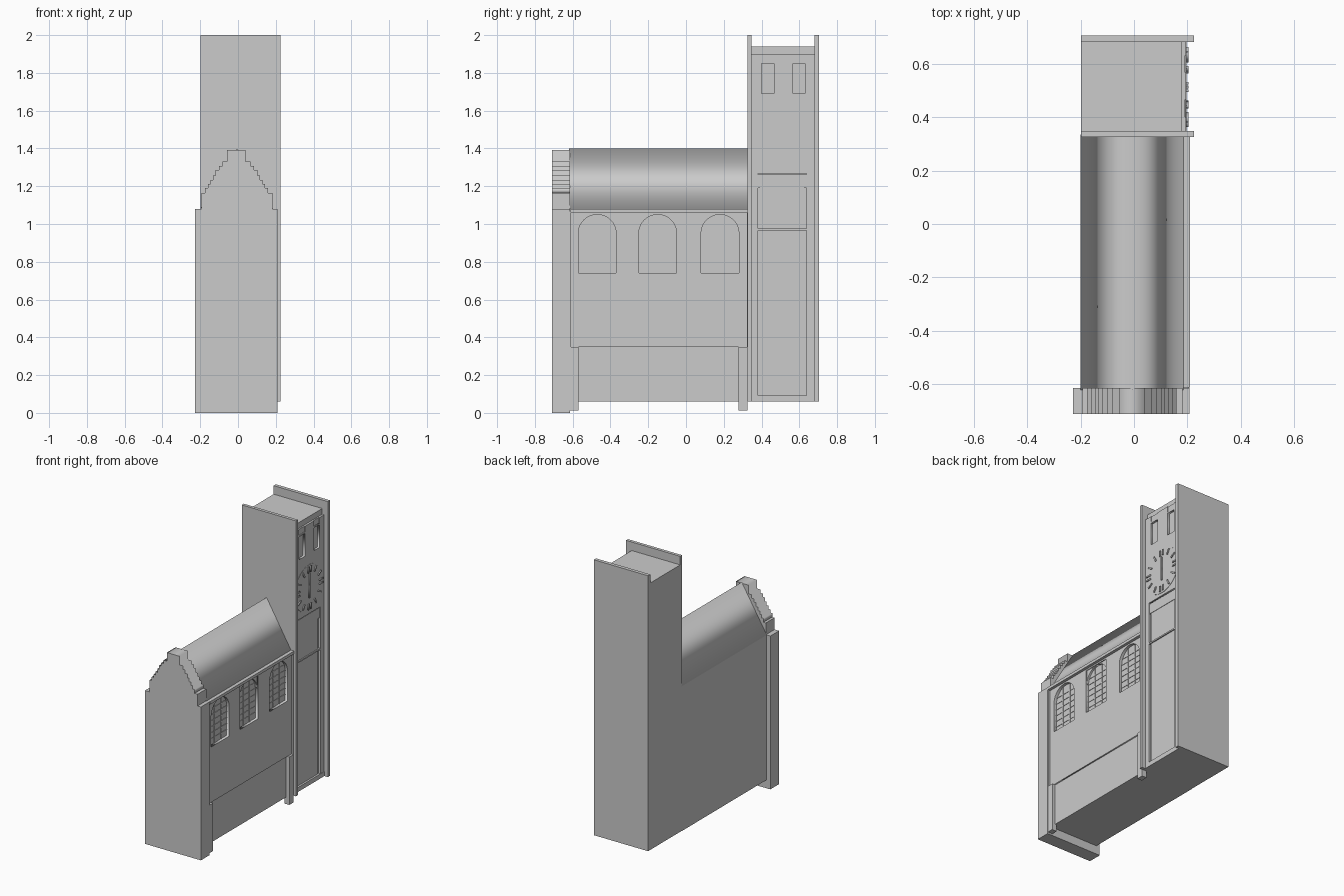
import bpy, bmesh, math
from mathutils import Matrix

if "Cube" in bpy.data.objects:
    bpy.data.objects.remove(bpy.data.objects["Cube"])

# (u, v, depth) -> world: "x" plates lie in the YZ plane, "y" plates in the XZ plane
AXES = {
    "x": Matrix(((0, 0, 1, 0), (1, 0, 0, 0), (0, 1, 0, 0), (0, 0, 0, 1))),
    "y": Matrix(((1, 0, 0, 0), (0, 0, -1, 0), (0, 1, 0, 0), (0, 0, 0, 1))),
}


def add(name, mesh):
    ob = bpy.data.objects.new(name, mesh)
    bpy.context.scene.collection.objects.link(ob)
    return ob


def box(name, x, y, z):
    bm = bmesh.new()
    bmesh.ops.create_cube(bm, size=1)
    for v in bm.verts:
        v.co = [a[0] + (a[1] - a[0]) * (c + 0.5) for a, c in zip((x, y, z), v.co)]
    me = bpy.data.meshes.new(name)
    bm.to_mesh(me)
    bm.free()
    return add(name, me)


def plate(name, loops, lo, hi, axis="x"):
    """Extruded flat outline; inner loops become holes."""
    cu = bpy.data.curves.new(name, "CURVE")
    cu.dimensions, cu.fill_mode = "2D", "BOTH"
    cu.extrude = (hi - lo) / 2
    for pts in loops:
        s = cu.splines.new("POLY")
        s.points.add(len(pts) - 1)
        for p, (u, v) in zip(s.points, pts):
            p.co = (u, v, 0, 1)
        s.use_cyclic_u = True
    tmp = add(name + "_outline", cu)
    bpy.context.view_layer.update()
    dg = bpy.context.evaluated_depsgraph_get()
    me = bpy.data.meshes.new_from_object(tmp.evaluated_get(dg))
    bpy.data.objects.remove(tmp)
    mid = (lo + hi) / 2
    me.transform(Matrix.Translation((mid, 0, 0) if axis == "x" else (0, mid, 0)) @ AXES[axis])
    bm = bmesh.new()
    bm.from_mesh(me)
    bmesh.ops.remove_doubles(bm, verts=bm.verts, dist=1e-5)
    bmesh.ops.recalc_face_normals(bm, faces=bm.faces)
    bm.to_mesh(me)
    bm.free()
    return add(name, me)


def rect(u0, u1, v0, v1):
    return [(u0, v0), (u1, v0), (u1, v1), (u0, v1)]


def arch(c, r, v0, v1, n=20):
    top = [(c + r * math.cos(math.pi * i / n), v1 - r + r * math.sin(math.pi * i / n))
           for i in range(n + 1)]
    return [(c - r, v0), (c + r, v0)] + top


# Nave core and pitched roof
box("nave_core", (-0.2, 0.17), (-0.62, 0.335), (0.06, 1.08))
plate("nave_roof", [[(-0.2, 1.08), (0.185, 1.08), (-0.005, 1.4)]], -0.62, 0.335, "y")

# Side wall with three arched windows, the middle one in a square-topped opening
R, SILL, HEAD = 0.1, 0.74, 1.05
CENTRES = (-0.47, -0.15, 0.18)
holes = [rect(c - R, c + R, SILL, HEAD) if i == 1 else arch(c, R, SILL, HEAD)
         for i, c in enumerate(CENTRES)]
plate("nave_side_wall", [rect(-0.61, 0.33, 0.35, 1.065)] + holes, 0.168, 0.19)
c = CENTRES[1]
arc = arch(c, R, SILL, HEAD)[2:]
plate("window_spandrel_right", [[(c + R, HEAD)] + arc[10::-1]], 0.168, 0.184)
plate("window_spandrel_left", [[(c - R, HEAD)] + arc[10:]], 0.168, 0.184)
for c in CENTRES:
    for d in (-0.035, 0.035):
        top = HEAD - R + math.sqrt(R * R - d * d)
        box("window_mullion", (0.168, 0.174), (c + d - 0.003, c + d + 0.003), (SILL, top))
    for k in range(1, 7):
        z = SILL + 0.042 * k
        w = math.sqrt(R * R - max(0, z - HEAD + R) ** 2)
        box("window_bar", (0.168, 0.173), (c - w, c + w), (z - 0.003, z + 0.003))

# Recessed plinth panel, side piers and cornice
box("plinth_panel", (0.168, 0.18), (-0.58, 0.28), (0.06, 0.35))
for y0, y1 in ((-0.615, -0.57), (0.278, 0.326)):
    box("side_pier_base", (0.168, 0.205), (y0, y1), (0.012, 0.35))
for y0, y1 in ((-0.615, -0.608), (0.322, 0.326)):
    box("side_pier_edge", (0.168, 0.205), (y0, y1), (0.35, 1.065))
box("cornice", (0.168, 0.21), (-0.612, 0.33), (1.06, 1.08))

# Front block with stepped gable
box("front_block", (-0.228, 0.208), (-0.71, -0.613), (0.0, 1.08))
box("gable_base", (-0.193, 0.182), (-0.71, -0.613), (1.08, 1.163))
half = [0.167, 0.152, 0.138, 0.124, 0.11, 0.093, 0.075, 0.049]
level = [1.163, 1.19, 1.212, 1.234, 1.258, 1.285, 1.308, 1.332, 1.393]
right = []
for h, z0, z1 in zip(half, level, level[1:]):
    right += [(h, z0), (h, z1)]
cx = -0.008
outline = [(cx + u, v) for u, v in right] + [(cx - u, v) for u, v in reversed(right)]
plate("stepped_gable", [outline], -0.71, -0.613, "y")

# Tower body between two full-height side slabs
box("tower_core", (-0.198, 0.18), (0.33, 0.7), (0.06, 1.94))
box("tower_slab_front", (-0.198, 0.224), (0.325, 0.347), (0.06, 2.0))
box("tower_slab_back", (-0.198, 0.224), (0.68, 0.705), (0.06, 2.0))

# Tower face: belfry and clock stage, with two tall slots
slots = [rect(0.4, 0.466, 1.69, 1.85), rect(0.566, 0.63, 1.69, 1.85)]
plate("clock_stage", [rect(0.345, 0.682, 1.268, 1.86)] + slots, 0.178, 0.195)
box("belfry_band", (0.178, 0.19), (0.345, 0.682), (1.85, 1.9))
for y0, y1 in ((0.345, 0.4), (0.466, 0.566), (0.63, 0.682)):
    box("belfry_pier", (0.178, 0.195), (y0, y1), (1.85, 1.9))

# Tower face: lower framed panels
box("lower_panel", (0.178, 0.187), (0.392, 0.626), (0.095, 0.965))
box("middle_panel", (0.178, 0.187), (0.392, 0.626), (0.975, 1.19))
for y0, y1 in ((0.345, 0.38), (0.638, 0.682)):
    box("tower_side_strip", (0.178, 0.195), (y0, y1), (0.09, 1.268))
box("panel_head", (0.178, 0.19), (0.38, 0.638), (1.19, 1.262))
box("panel_ledge", (0.178, 0.195), (0.345, 0.682), (0.965, 0.975))
box("tower_foot", (0.178, 0.197), (0.345, 0.682), (0.06, 0.092))

# Clock face with plain hour marks and hands
CY, CZ, CR = 0.512, 1.45, 0.163
dial = [(CY + CR * math.cos(math.tau * i / 48), CZ + CR * math.sin(math.tau * i / 48))
        for i in range(48)]
plate("clock_dial", [dial], 0.19, 0.197)


def dial_bar(name, angle, r0, r1, off, w):
    s, k = math.sin(angle), math.cos(angle)
    pts = [(CY + r * s + o * k, CZ + r * k - o * s)
           for r, o in ((r0, off - w), (r0, off + w), (r1, off + w), (r1, off - w))]
    plate(name, [pts], 0.19, 0.204)


for h in range(12):
    for off in ((-0.014, 0.014) if h % 3 == 0 else (0,)):
        dial_bar("hour_mark", math.tau * h / 12, 0.11, 0.15, off, 0.005)
dial_bar("minute_hand", 0, -0.02, 0.1, 0, 0.005)
dial_bar("hour_hand", math.pi, -0.02, 0.07, 0, 0.006)
